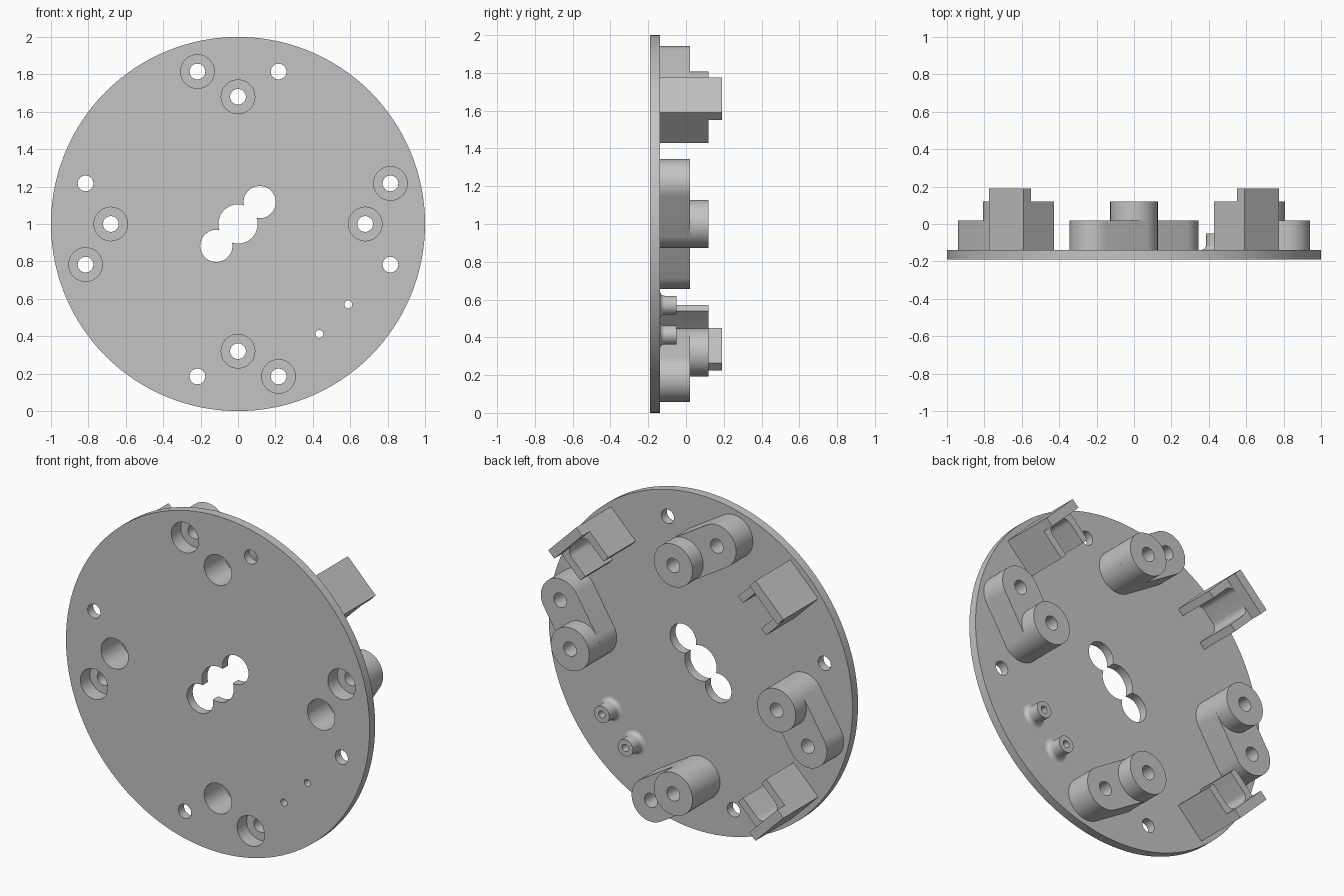
import bpy, bmesh, math
from mathutils import Matrix, Vector

old = bpy.data.objects.get("Cube")
if old:
    bpy.data.objects.remove(old)

grey = bpy.data.materials.new("plain grey")
grey.use_nodes = True
colour = (0.55, 0.55, 0.55, 1)
grey.diffuse_color = colour
grey.node_tree.nodes["Principled BSDF"].inputs["Base Color"].default_value = colour

FRONT, BACK = -0.19, -0.138      # plate faces along y
LOW, MID, HIGH = 0.02, 0.12, 0.19
CENTRE = Matrix.Translation((0, 0, 1))


def arc(cx, cz, r, a0=0.0, a1=360.0, n=64):
    """Points on an arc in the x-z plane; a full circle is left open."""
    last = n if a1 - a0 >= 360 else n + 1
    angles = [math.radians(a0 + (a1 - a0) * i / n) for i in range(last)]
    return [(cx + r * math.cos(a), cz + r * math.sin(a)) for a in angles]


def add(name, bm):
    bmesh.ops.recalc_face_normals(bm, faces=bm.faces)
    mesh = bpy.data.meshes.new(name)
    bm.to_mesh(mesh)
    bm.free()
    mesh.materials.append(grey)
    obj = bpy.data.objects.new(name, mesh)
    bpy.context.collection.objects.link(obj)
    return obj


def prism(name, outline, y0, y1):
    """Extrude an x-z outline from y0 to y1."""
    bm = bmesh.new()
    face = bm.faces.new([bm.verts.new((x, y0, z)) for x, z in outline])
    new = bmesh.ops.extrude_face_region(bm, geom=[face])["geom"]
    bmesh.ops.translate(bm, vec=(0, y1 - y0, 0),
                        verts=[v for v in new if isinstance(v, bmesh.types.BMVert)])
    return add(name, bm)


def combine(obj, other, operation):
    mod = obj.modifiers.new("cut", 'BOOLEAN')
    mod.object, mod.operation, mod.solver = other, operation, 'EXACT'
    other.hide_render = True
    with bpy.context.temp_override(object=obj, active_object=obj, selected_objects=[obj]):
        bpy.ops.object.modifier_apply(modifier=mod.name)
    bpy.data.objects.remove(other)


def drill(obj, x, z, r, y0=-0.4, y1=0.4, n=48):
    combine(obj, prism("drill", arc(x, z, r, n=n), y0, y1), 'DIFFERENCE')


def turned(x, z, quarter):
    """Rotate a point by quarter turns about the plate's axis."""
    for _ in range(quarter):
        x, z = -z, x
    return x, z


def turn(degrees):
    return Matrix.Rotation(math.radians(-degrees), 4, 'Y')


parts = []
TALL, SHORT = (0, 0.68), (-0.217, 0.815)
HOLE, BORE, BOSS = 0.042, 0.09, 0.127
PINS = [(0.59, -0.43), (0.435, -0.588)]

# Round plate with the triple centre opening and all screw holes
plate = prism("plate", arc(0, 0, 1, n=128), FRONT, BACK)
drill(plate, 0, 0, 0.105)
for s in (1, -1):
    drill(plate, s * 0.116, s * 0.117, 0.086)
for q in range(4):
    drill(plate, *turned(*TALL, q), BORE)
    drill(plate, *turned(*SHORT, q), BORE)
    drill(plate, *turned(-SHORT[0], SHORT[1], q), HOLE)
for pin in PINS:
    drill(plate, *pin, 0.021, n=24)
parts.append(plate)

# Screw mount: low rounded bar plus one tall boss, counterbored from the front
lean = math.degrees(math.atan2(SHORT[1] - TALL[1], SHORT[0] - TALL[0]))
bar = (arc(*SHORT, BOSS, lean - 90, lean + 90, 32)
       + arc(*TALL, BOSS, lean + 90, lean + 270, 32))
mount = prism("screw_mount_top", bar, BACK, LOW)
combine(mount, prism("boss", arc(*TALL, BOSS), BACK, MID), 'UNION')
drill(mount, *TALL, HOLE)
drill(mount, *SHORT, HOLE)
drill(mount, *TALL, BORE, y1=0.0)
drill(mount, *SHORT, BORE, y1=-0.1)
parts.append(mount)
for q, side in enumerate(("right", "bottom", "left"), 1):
    copy = mount.copy()
    copy.data = mount.data.copy()
    copy.name = "screw_mount_" + side
    bpy.context.collection.objects.link(copy)
    copy.data.transform(turn(90 * q))
    parts.append(copy)

# Clip brackets: a tall outer wall with a filleted U of two arms facing inward
INNER, WALL, OUTER = 0.735, 0.909, 0.965
HALF, GAP, FILLET = 0.13, 0.085, 0.045
channel = (arc(WALL - FILLET, -GAP + FILLET, FILLET, 270, 360, 8)
           + arc(WALL - FILLET, GAP - FILLET, FILLET, 0, 90, 8))
u_shape = ([(INNER, -GAP)] + channel + [(INNER, GAP), (INNER, HALF), (WALL + 0.02, HALF),
                                        (WALL + 0.02, -HALF), (INNER, -HALF)])
wall = [(WALL, -HALF), (OUTER, -HALF), (OUTER, HALF), (WALL, HALF)]
for name, angle in (("upper_left", 45), ("upper_right", 135), ("lower_right", 225)):
    bracket = prism("clip_bracket_" + name, u_shape, BACK, MID)
    combine(bracket, prism("wall", wall, BACK, HIGH), 'UNION')
    bracket.data.transform(turn(angle))
    parts.append(bracket)

# Two small hollow pins with a flared foot, lathed about y
PIN_R, FLARE, PIN_TOP = 0.05, 0.025, -0.05
profile = [(PIN_R + FLARE - px, BACK + FLARE + py)
           for px, py in arc(0, 0, FLARE, -90, 0, 8)]
profile = [(0.021, BACK)] + profile + [(PIN_R, PIN_TOP), (0.021, PIN_TOP)]
for i, (px, pz) in enumerate(PINS, 1):
    bm = bmesh.new()
    verts = [bm.verts.new((r, y, 0)) for r, y in profile]
    edges = [bm.edges.new((a, b)) for a, b in zip(verts, verts[1:] + verts[:1])]
    bmesh.ops.spin(bm, geom=verts + edges, cent=(0, 0, 0), axis=(0, 1, 0),
                   angle=math.tau, steps=32, use_duplicate=False)
    bmesh.ops.remove_doubles(bm, verts=bm.verts, dist=0.0001)
    bmesh.ops.translate(bm, verts=bm.verts, vec=Vector((px, 0, pz)))
    parts.append(add("small_pin_%d" % i, bm))

# Stand the model on the ground and smooth the round walls
bpy.ops.object.select_all(action='DESELECT')
for obj in parts:
    obj.data.transform(CENTRE)
    obj.select_set(True)
bpy.context.view_layer.objects.active = plate
bpy.ops.object.shade_smooth_by_angle(angle=math.radians(30))
